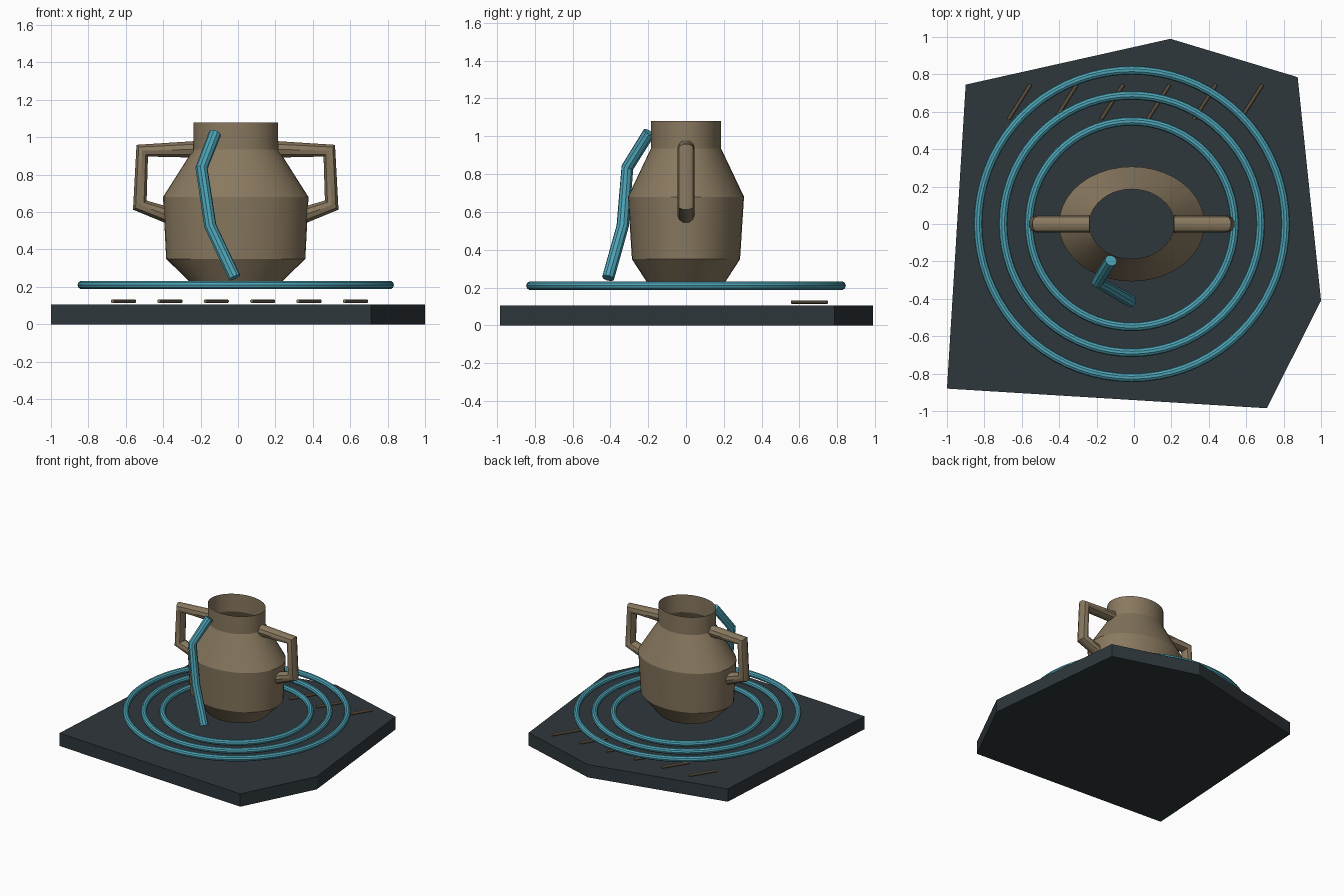
import bpy, bmesh, math

cube = bpy.data.objects.get("Cube")
if cube:
    bpy.data.objects.remove(cube, do_unlink=True)


def material(name, rgb):
    mat = bpy.data.materials.new(name)
    mat.use_nodes = True
    mat.diffuse_color = (*rgb, 1)
    mat.node_tree.nodes["Principled BSDF"].inputs["Base Color"].default_value = (*rgb, 1)
    return mat


clay = material("clay_tan", (0.25, 0.19, 0.115))
teal = material("water_teal", (0.075, 0.37, 0.47))
slate = material("dark_slate", (0.028, 0.038, 0.045))

CENTRE_X = -0.012


def finish(obj, mat, angle=None):
    obj.data.materials.clear()
    obj.data.materials.append(mat)
    if angle:
        bpy.ops.object.select_all(action='DESELECT')
        obj.select_set(True)
        bpy.context.view_layer.objects.active = obj
        bpy.ops.object.shade_smooth_by_angle(angle=math.radians(angle))
    return obj


def mesh_object(name, bm, mat, angle=None):
    mesh = bpy.data.meshes.new(name)
    bm.to_mesh(mesh)
    bm.free()
    obj = bpy.data.objects.new(name, mesh)
    bpy.context.collection.objects.link(obj)
    return finish(obj, mat, angle)


def tube(name, points, radius, mat, closed=False):
    curve = bpy.data.curves.new(name, 'CURVE')
    curve.dimensions = '3D'
    curve.bevel_depth = radius
    curve.bevel_resolution = 3
    curve.use_fill_caps = not closed
    spline = curve.splines.new('POLY')
    spline.points.add(len(points) - 1)
    for point, co in zip(spline.points, points):
        point.co = (*co, 1)
    spline.use_cyclic_u = closed
    obj = bpy.data.objects.new(name, curve)
    bpy.context.collection.objects.link(obj)
    bpy.ops.object.select_all(action='DESELECT')
    obj.select_set(True)
    bpy.context.view_layer.objects.active = obj
    bpy.ops.object.convert(target='MESH')
    return finish(bpy.context.object, mat, 35)


# Irregular stone slab
outline = [(-0.9, 0.745), (-1, -0.88), (0.71, -0.985), (1, -0.41), (0.875, 0.785), (0.195, 0.99)]
bm = bmesh.new()
base = bm.faces.new([bm.verts.new((x, y, 0)) for x, y in outline])
top = bmesh.ops.extrude_face_region(bm, geom=[base])
bmesh.ops.translate(bm, vec=(0, 0, 0.105),
                    verts=[g for g in top["geom"] if isinstance(g, bmesh.types.BMVert)])
bmesh.ops.recalc_face_normals(bm, faces=bm.faces)
mesh_object("slab", bm, slate)

# Open oval pot: half width, half depth, height of each section
profile = [(0.23, 0.195, 0.21), (0.372, 0.286, 0.35), (0.389, 0.307, 0.68),
           (0.227, 0.186, 0.935), (0.227, 0.186, 1.08)]
SIDES = 40
bm = bmesh.new()
rings = []
for rx, ry, z in profile:
    angles = [math.tau * i / SIDES for i in range(SIDES)]
    rings.append([bm.verts.new((CENTRE_X + rx * math.cos(a), ry * math.sin(a), z)) for a in angles])
for low, high in zip(rings, rings[1:]):
    for i in range(SIDES):
        j = (i + 1) % SIDES
        bm.faces.new((low[i], low[j], high[j], high[i]))
mesh_object("pot_body", bm, clay, 20)

# Mirrored angular handles
handle_path = [(0.225, 0.935), (0.5, 0.928), (0.513, 0.637), (0.36, 0.582)]
for side, sign in (("left", 1), ("right", -1)):
    tube(side + "_handle", [(CENTRE_X + sign * x, 0, z) for x, z in handle_path], 0.046, clay)

# Concentric ripples
for name, radius in (("inner", 0.549), ("middle", 0.688), ("outer", 0.822)):
    circle = [(CENTRE_X + radius * math.cos(math.tau * i / 72),
               radius * math.sin(math.tau * i / 72), 0.21) for i in range(72)]
    tube(name + "_ripple", circle, 0.0235, teal, closed=True)

# Bent trickle down the front
tube("trickle", [(-0.123, -0.195, 1.02), (-0.195, -0.31, 0.835),
                 (-0.148, -0.335, 0.525), (-0.018, -0.412, 0.25)], 0.033, teal)

# Row of slanted dashes at the back
for i in range(6):
    x = -0.612 + 0.248 * i
    tube(f"dash_{i + 1}", [(x - 0.059, 0.56, 0.123), (x + 0.059, 0.746, 0.123)], 0.01, clay)
